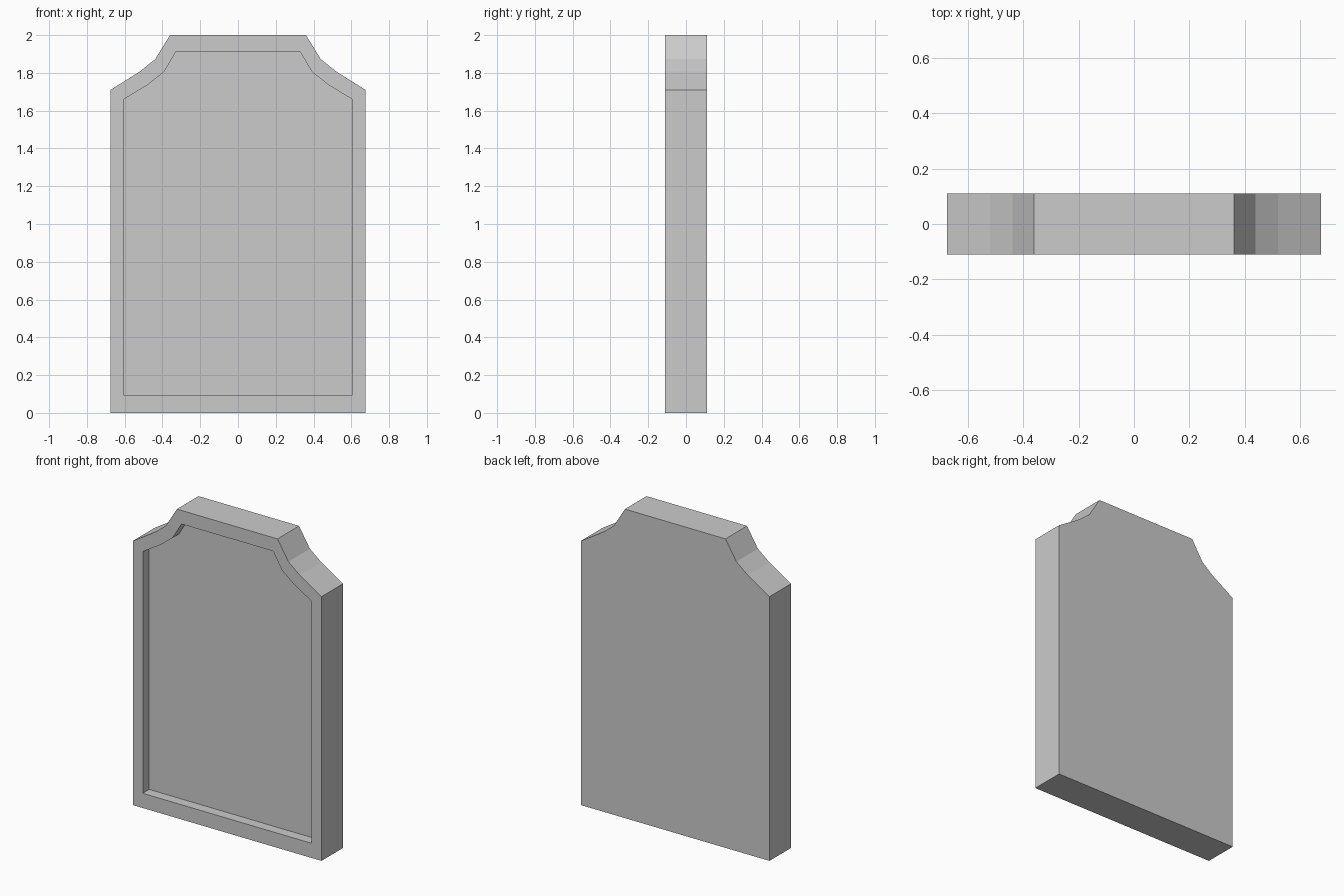
import bpy, bmesh

if "Cube" in bpy.data.objects:
    bpy.data.objects.remove(bpy.data.objects["Cube"])

HALF_DEPTH = 0.11
RECESS = 0.066

# Right half of each outline, bottom to top (x, z)
OUTER = [(0.675, 0.0), (0.675, 1.71), (0.52, 1.807), (0.438, 1.873), (0.36, 2.0)]
INNER = [(0.605, 0.095), (0.605, 1.66), (0.478, 1.737), (0.392, 1.805), (0.328, 1.912)]


def ring(bm, half, y):
    """Mirror a half outline into a closed loop of vertices at depth y."""
    pts = half + [(-x, z) for x, z in reversed(half)]
    return [bm.verts.new((x, y, z)) for x, z in pts]


def bridge(bm, a, b):
    """Join two matching loops with quads."""
    n = len(a)
    for i in range(n):
        j = (i + 1) % n
        bm.faces.new((a[i], a[j], b[j], b[i]))


bm = bmesh.new()
back = ring(bm, OUTER, HALF_DEPTH)
front = ring(bm, OUTER, -HALF_DEPTH)
rim = ring(bm, INNER, -HALF_DEPTH)
floor = ring(bm, INNER, -HALF_DEPTH + RECESS)

# Back face, outer sides, raised border, recess walls, recessed panel
bm.faces.new(back)
bridge(bm, back, front)
bridge(bm, front, rim)
bridge(bm, rim, floor)
bm.faces.new(floor)
bmesh.ops.recalc_face_normals(bm, faces=bm.faces[:])

mesh = bpy.data.meshes.new("recessed_slab")
bm.to_mesh(mesh)
bm.free()
slab = bpy.data.objects.new("recessed_slab", mesh)
bpy.context.collection.objects.link(slab)
